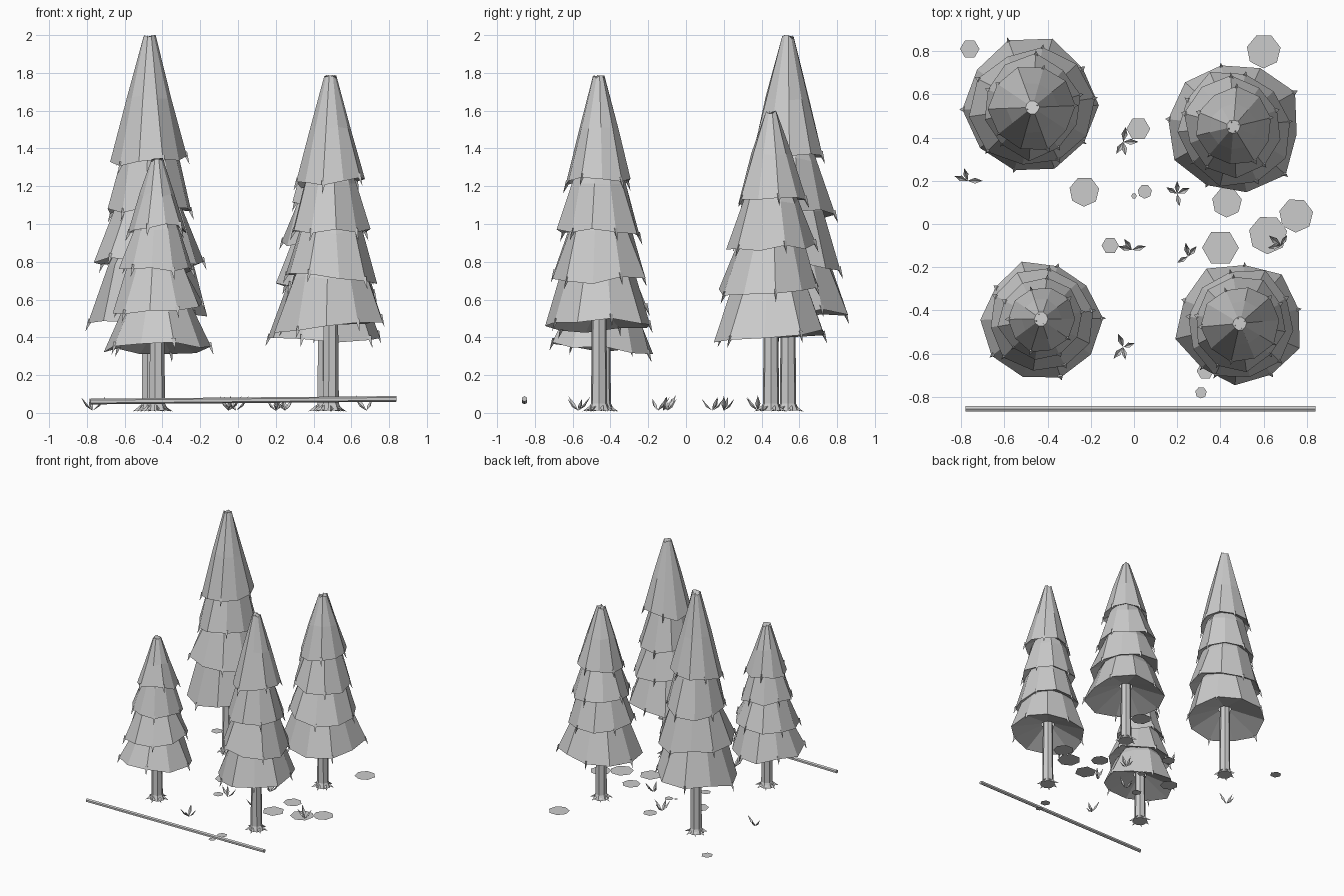
import bpy, bmesh, math, random
from mathutils import Vector

if "Cube" in bpy.data.objects:
    bpy.data.objects.remove(bpy.data.objects["Cube"], do_unlink=True)
random.seed(7)
rnd = random.uniform

grey = bpy.data.materials.new("plain grey")
grey.use_nodes = True
grey.diffuse_color = (0.6, 0.6, 0.6, 1)
grey.node_tree.nodes["Principled BSDF"].inputs["Base Color"].default_value = (0.6, 0.6, 0.6, 1)


def finish(bm, name, location=(0, 0, 0), solid=True):
    if solid:
        bmesh.ops.recalc_face_normals(bm, faces=bm.faces)
    mesh = bpy.data.meshes.new(name)
    bm.to_mesh(mesh)
    bm.free()
    mesh.materials.append(grey)
    obj = bpy.data.objects.new(name, mesh)
    obj.location = location
    bpy.context.collection.objects.link(obj)
    return obj


def ring(bm, sides, radius, z, turn=0, wobble=0, drop=0):
    verts = []
    for i in range(sides):
        a = turn + math.tau * i / sides
        r = radius * (1 + rnd(-wobble, wobble))
        verts.append(bm.verts.new((r * math.cos(a), r * math.sin(a), z + rnd(-drop, drop))))
    return verts


def bridge(bm, lower, upper):
    n = len(lower)
    for i in range(n):
        j = (i + 1) % n
        bm.faces.new((lower[i], lower[j], upper[j], upper[i]))


def spike(bm, base, tip, width):
    # small three-sided point from base to tip
    base, tip = Vector(base), Vector(tip)
    axis = (tip - base).normalized()
    side = axis.orthogonal().normalized()
    other = axis.cross(side)
    foot = [bm.verts.new(base + width * (side * math.cos(k * math.tau / 3)
                                         + other * math.sin(k * math.tau / 3))) for k in range(3)]
    top = bm.verts.new(tip)
    bm.faces.new(foot)
    for k in range(3):
        bm.faces.new((foot[k], foot[(k + 1) % 3], top))


def branch_tier(name, place, z_top, z_mid, z_low, r_top, r_mid, r_low):
    # skirt of branches with a flared jagged hem and a hollow underside
    bm = bmesh.new()
    sides = 10
    turn = rnd(0, 1)
    hem = ring(bm, sides, r_low, z_low, turn, 0.07, 0.02)
    waist = ring(bm, sides, r_mid, z_mid, turn, 0.05, 0.015)
    crown = ring(bm, sides, r_top, z_top, turn, 0.08, 0.012)
    inner = ring(bm, sides, 0.05, z_low + 0.09, turn)
    lean = rnd(0, math.tau)
    for v in hem:
        v.co.z += 0.08 * (v.co.x * math.cos(lean) + v.co.y * math.sin(lean))
    bridge(bm, hem, waist)
    bridge(bm, waist, crown)
    bridge(bm, inner, hem)
    bm.faces.new(crown)
    # drooping twig tips at some hem corners
    for v in hem[::2]:
        out = Vector((v.co.x, v.co.y, 0)).normalized()
        spike(bm, v.co - out * 0.012 + Vector((0, 0, 0.02)),
              v.co + out * 0.014 - Vector((0, 0, 0.045)), 0.014)
    finish(bm, name, place)


def trunk(name, place, height):
    bm = bmesh.new()
    levels = [(0.012, 0.062), (0.05, 0.044), (height * 0.5, 0.038), (height, 0.02)]
    rings = [ring(bm, 7, r, z) for z, r in levels]
    for a, b in zip(rings, rings[1:]):
        bridge(bm, a, b)
    bm.faces.new(rings[0])
    bm.faces.new(rings[-1])
    # root points
    for i in range(7):
        a = math.tau * i / 7 + 0.3
        d = Vector((math.cos(a), math.sin(a), 0))
        spike(bm, d * 0.038 + Vector((0, 0, 0.03)), d * 0.088 + Vector((0, 0, 0.008)), 0.015)
    finish(bm, name, place)


# each tree: place, height, hem heights and hem radii from the top down
trees = {
    "back_right_side": ((-0.47, 0.54, 0), 2.0, (1.34, 1.07, 0.79, 0.51), (0.195, 0.235, 0.28, 0.31)),
    "front_left_side": ((0.49, -0.46, 0), 1.79, (1.22, 0.96, 0.72, 0.46), (0.175, 0.215, 0.255, 0.29)),
    "back_left_side": ((0.46, 0.45, 0), 1.6, (1.12, 0.89, 0.65, 0.41), (0.18, 0.225, 0.265, 0.31)),
    "front_right_side": ((-0.43, -0.44, 0), 1.35, (0.97, 0.76, 0.55, 0.34), (0.155, 0.195, 0.235, 0.27)),
}
for side, (place, height, hems, radii) in trees.items():
    trunk(side + "_trunk", place, height * 0.8)
    for k, (z, r) in enumerate(zip(hems, radii)):
        name = f"{side}_branches_{k + 1}"
        if k == 0:
            branch_tier(name, place, height - 0.01, z + 0.5 * (height - z), z, 0.032, 0.6 * r, r)
        else:
            gap = hems[k - 1] - z
            branch_tier(name, place, z + gap * 1.5, z + gap, z,
                        radii[k - 1] * 0.5, radii[k - 1] * 0.8, r)
    # ragged treetop
    bm = bmesh.new()
    for i in range(4):
        a = math.tau * i / 4 + 0.4
        d = Vector((math.cos(a), math.sin(a), 0))
        spike(bm, d * 0.02 + Vector((0, 0, height - 0.04)), d * 0.025 + Vector((0, 0, height)), 0.012)
    finish(bm, side + "_treetop", place)

# flat ground patches: x, y, radius, sides
patches = [(-0.76, 0.81, 0.045, 6), (0.6, 0.8, 0.08, 7), (0.02, 0.44, 0.055, 6),
           (-0.23, 0.15, 0.07, 7), (0.05, 0.15, 0.033, 7), (0, 0.13, 0.013, 6),
           (-0.11, -0.1, 0.04, 6), (0.43, 0.1, 0.07, 7), (0.4, -0.11, 0.085, 6),
           (0.62, -0.05, 0.09, 7), (0.75, 0.04, 0.08, 7), (0.31, -0.78, 0.027, 7),
           (0.33, -0.68, 0.04, 6)]
for k, (x, y, r, sides) in enumerate(patches):
    bm = bmesh.new()
    bm.faces.new(ring(bm, sides, r, 0.001, 0.2 if sides == 7 else 0))
    finish(bm, f"ground_patch_{k + 1}", (x, y, 0), solid=False)

# grass tufts: x, y and the headings of the blades in degrees
tufts = [(-0.77, 0.2, (0, 105, 160)), (-0.05, 0.38, (0, 80, 240, 280)),
         (0.2, 0.14, (25, 90, 150, 280)), (-0.01, -0.12, (15, 125, 165)),
         (0.25, -0.15, (50, 100, 210)), (0.68, -0.1, (60, 140, 190)),
         (-0.05, -0.57, (20, 110, 230, 280))]
for k, (x, y, headings) in enumerate(tufts):
    bm = bmesh.new()
    for h in headings:
        a = math.radians(h)
        out = Vector((math.cos(a), math.sin(a), 0))
        across = Vector((-out.y, out.x, 0))
        up = Vector((0, 0, 1))
        size = rnd(0.85, 1.1)
        root = bm.verts.new(up * 0.012)
        fold = bm.verts.new((out * 0.038 + up * 0.035) * size)
        left = bm.verts.new((out * 0.033 + across * 0.013 + up * 0.045) * size)
        right = bm.verts.new((out * 0.033 - across * 0.013 + up * 0.045) * size)
        tip = bm.verts.new((out * 0.066 + up * 0.085) * size)
        for tri in ((root, fold, left), (root, right, fold), (fold, tip, left), (fold, right, tip)):
            bm.faces.new(tri)
    finish(bm, f"grass_tuft_{k + 1}", (x, y, 0), solid=False)

# long thin fallen pole along the front
start, end = Vector((-0.78, -0.855, 0.06)), Vector((0.84, -0.855, 0.074))
bpy.ops.mesh.primitive_cylinder_add(vertices=6, radius=0.015, depth=(end - start).length,
                                    location=(start + end) / 2)
pole = bpy.context.object
pole.name = "fallen_pole"
pole.rotation_euler = (end - start).to_track_quat("Z", "Y").to_euler()
pole.data.materials.append(grey)
